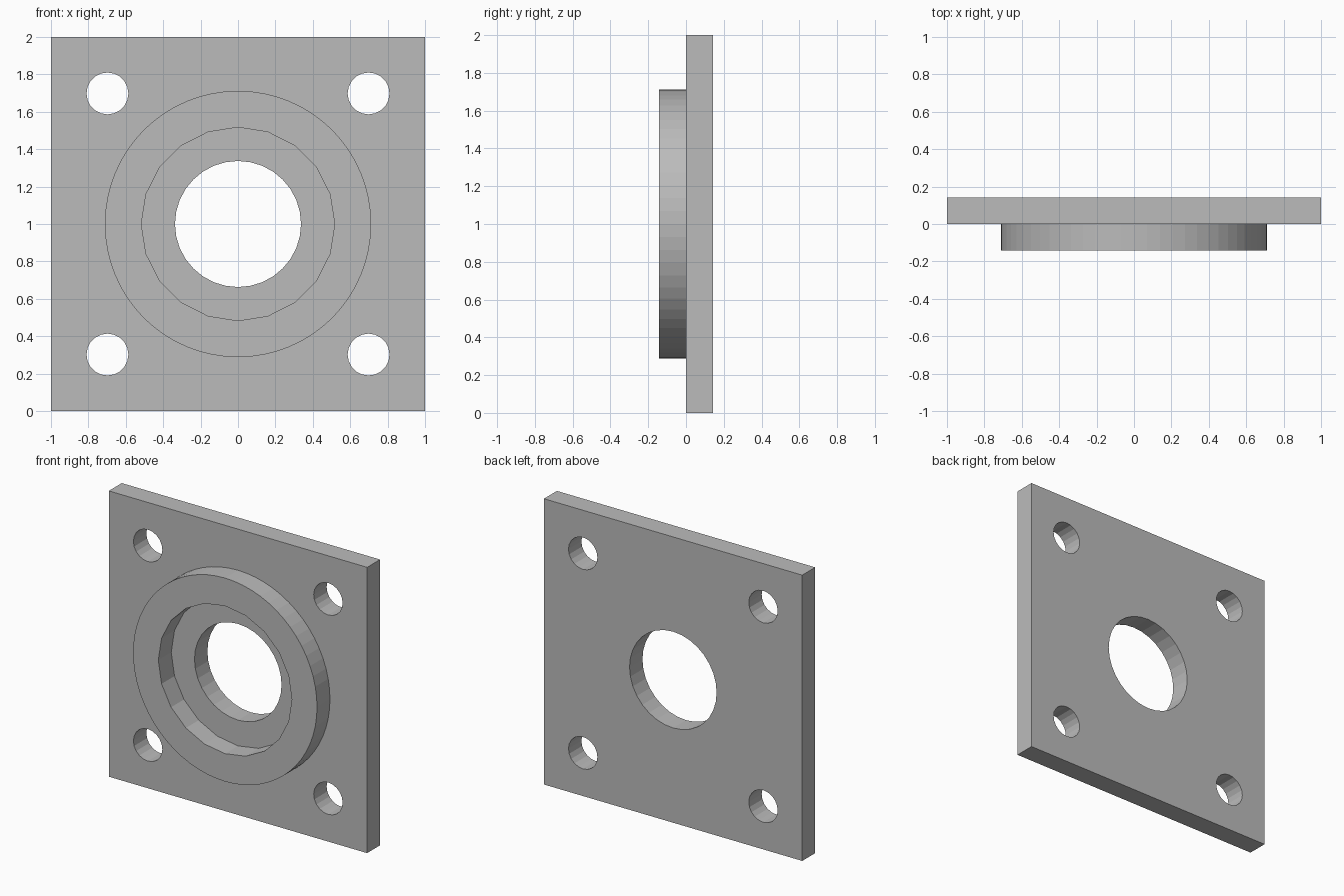
import bpy
import math

if "Cube" in bpy.data.objects:
    bpy.data.objects.remove(bpy.data.objects["Cube"])

grey = bpy.data.materials.new("grey metal")
grey.diffuse_color = (0.5, 0.5, 0.5, 1)
grey.use_nodes = True
grey.node_tree.nodes["Principled BSDF"].inputs["Base Color"].default_value = grey.diffuse_color
MID = 1.0  # height of the plate centre


def cylinder(name, radius, y0, y1, sides, x=0, z=MID):
    """Cylinder along y with a vertex pointing straight up."""
    bpy.ops.mesh.primitive_cylinder_add(
        vertices=sides, radius=radius, depth=y1 - y0,
        location=(x, (y0 + y1) / 2, z), rotation=(math.pi / 2, 0, 0))
    ob = bpy.context.object
    ob.name = name
    ob.data.materials.append(grey)
    return ob


def combine(target, other, operation):
    """Apply a boolean and remove the helper."""
    mod = target.modifiers.new("bool", 'BOOLEAN')
    mod.operation = operation
    mod.solver = 'EXACT'
    mod.object = other
    bpy.ops.object.select_all(action='DESELECT')
    bpy.context.view_layer.objects.active = target
    target.select_set(True)
    bpy.ops.object.modifier_apply(modifier=mod.name)
    bpy.data.objects.remove(other, do_unlink=True)


# square mounting plate
bpy.ops.mesh.primitive_cube_add(size=1, location=(0, 0.0715, MID))
plate = bpy.context.object
plate.name = "flange_plate"
plate.scale = (2, 0.143, 2)
bpy.ops.object.transform_apply(location=True, rotation=True, scale=True)
plate.data.materials.append(grey)

# raised ring on the front, sunk into the plate for a clean union
ring = cylinder("raised_ring", 0.712, -0.143, 0.07, 64)
combine(ring, cylinder("recess_cutter", 0.517, -0.3, 0.3, 20), 'DIFFERENCE')
combine(plate, ring, 'UNION')

# centre bore and four corner bolt holes
combine(plate, cylinder("bore_cutter", 0.337, -0.3, 0.3, 32), 'DIFFERENCE')
for sx in (-1, 1):
    for sz in (-1, 1):
        hole = cylinder("bolt_hole_cutter", 0.112, -0.3, 0.3, 20,
                        sx * 0.698, MID + sz * 0.698)
        combine(plate, hole, 'DIFFERENCE')
